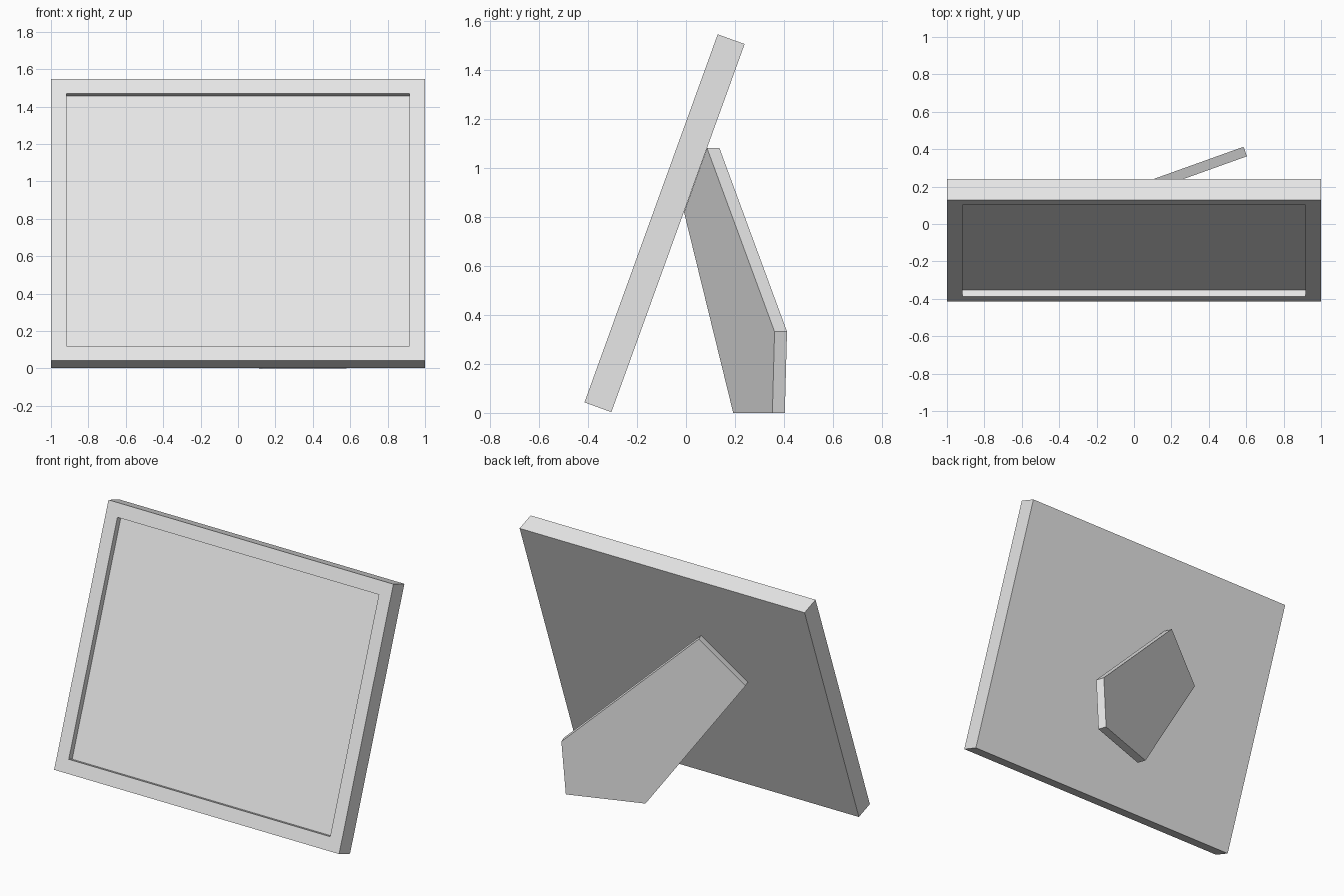
import bpy
import bmesh
from math import radians, sin, cos
from mathutils import Matrix, Vector

cube = bpy.data.objects.get("Cube")
if cube:
    bpy.data.objects.remove(cube, do_unlink=True)

TILT = radians(19.9)   # frame leans back
YAW = radians(19.7)    # stand is turned about the vertical
WIDTH, HEIGHT, DEPTH = 2.0, 1.6, 0.117
BORDER, RECESS = 0.117, 0.037

grey = bpy.data.materials.new("light grey")
grey.use_nodes = True
colour = (0.8, 0.8, 0.8, 1.0)
grey.diffuse_color = colour
grey.node_tree.nodes["Principled BSDF"].inputs["Base Color"].default_value = colour


def add_object(name, bm):
    bmesh.ops.recalc_face_normals(bm, faces=bm.faces)
    mesh = bpy.data.meshes.new(name)
    bm.to_mesh(mesh)
    bm.free()
    mesh.materials.append(grey)
    obj = bpy.data.objects.new(name, mesh)
    bpy.context.collection.objects.link(obj)
    return obj


# Picture frame: a slab standing on its back lower edge, with a sunken panel
bm = bmesh.new()
bmesh.ops.create_cube(bm, size=1, matrix=Matrix.Translation((0, -DEPTH / 2, HEIGHT / 2))
                      @ Matrix.Diagonal((WIDTH, DEPTH, HEIGHT, 1)))
bm.normal_update()
front = next(f for f in bm.faces if f.normal.y < -0.9)
bmesh.ops.inset_region(bm, faces=[front], thickness=BORDER)
panel = bmesh.ops.extrude_discrete_faces(bm, faces=[front])["faces"][0]
bmesh.ops.translate(bm, verts=panel.verts, vec=(0, RECESS, 0))
frame = add_object("picture_frame", bm)
frame.location = (0, -0.305, 0.003)
frame.rotation_euler.x = -TILT

# Stand: a vertical five-sided plate, its upper end cut to meet the frame back
# Outline is given as (depth, height) and stretched along the turned plate
outline = [(0.193, 0), (0.353, 0), (0.362, 0.332), (0.086, 1.082), (-0.008, 0.82)]
bm = bmesh.new()
face = bm.faces.new([bm.verts.new((y / sin(YAW), 0, z)) for y, z in outline])
back = bmesh.ops.extrude_face_region(bm, geom=[face])["geom"]
bmesh.ops.translate(bm, verts=[v for v in back if isinstance(v, bmesh.types.BMVert)],
                    vec=Vector((0, 0.054, 0)))
stand = add_object("back_stand", bm)
stand.location.x = 0.604 - 0.362 * cos(YAW) / sin(YAW)
stand.rotation_euler.z = YAW
